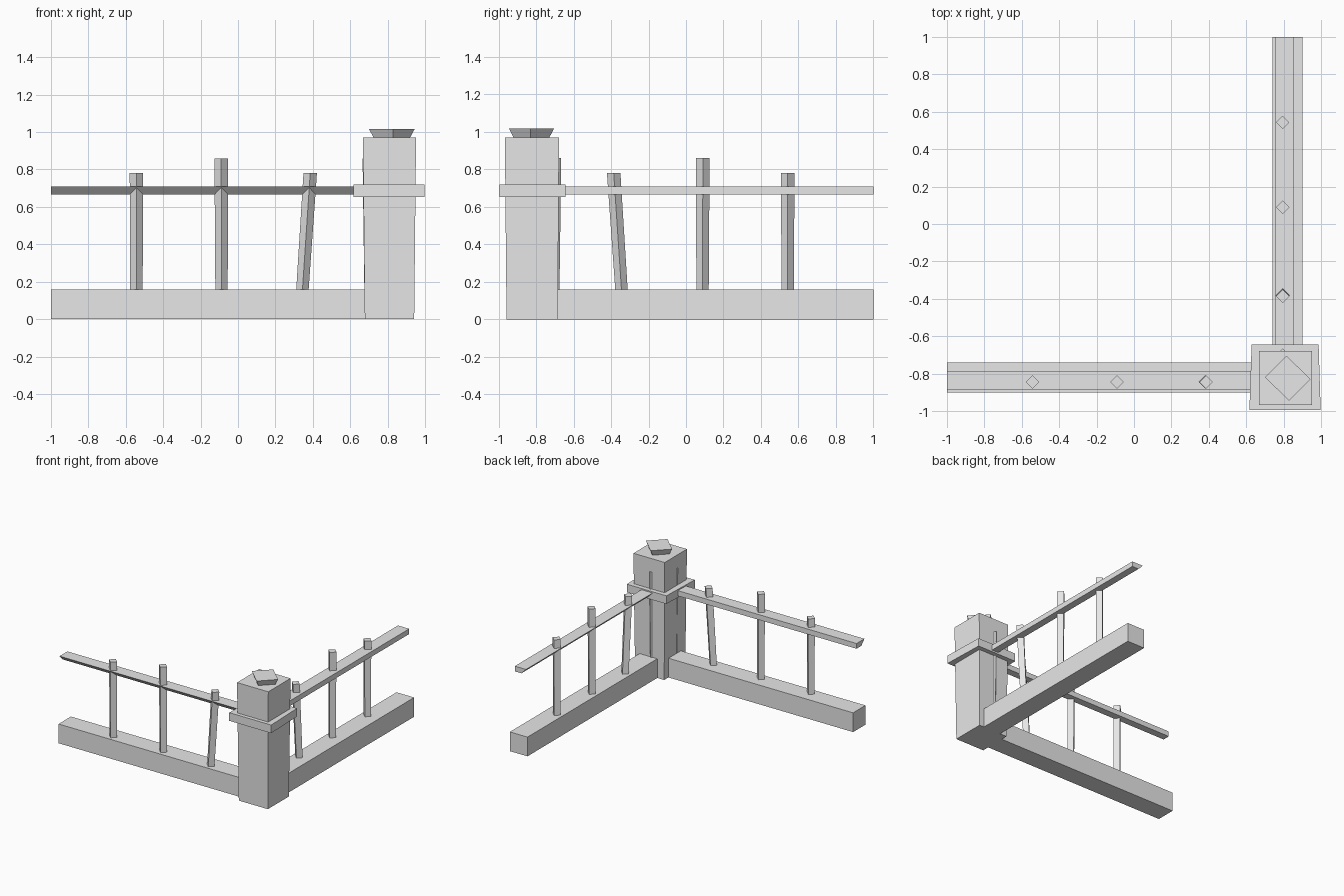
import bpy
import bmesh
from math import radians
from mathutils import Matrix, Vector

if "Cube" in bpy.data.objects:
    bpy.data.objects.remove(bpy.data.objects["Cube"], do_unlink=True)

grey = bpy.data.materials.new("plain_grey")
grey.use_nodes = True
grey.diffuse_color = (0.8, 0.8, 0.8, 1)
grey.node_tree.nodes["Principled BSDF"].inputs["Base Color"].default_value = grey.diffuse_color

# Turns the side run (towards -x) into the back run (towards +y)
TURN = Matrix.Translation((1.64, 0, 0)) @ Matrix.Rotation(radians(-90), 4, "Z")


def loft(name, start, end, matrix=Matrix()):
    """Join two matching rings of points into a closed solid."""
    bm = bmesh.new()
    a = [bm.verts.new(p) for p in start]
    b = [bm.verts.new(p) for p in end]
    bm.faces.new(a)
    bm.faces.new(b)
    for i in range(len(a)):
        j = (i + 1) % len(a)
        bm.faces.new((a[i], a[j], b[j], b[i]))
    bm.transform(matrix)
    bmesh.ops.recalc_face_normals(bm, faces=bm.faces)
    mesh = bpy.data.meshes.new(name)
    bm.to_mesh(mesh)
    bm.free()
    mesh.materials.append(grey)
    obj = bpy.data.objects.new(name, mesh)
    bpy.context.collection.objects.link(obj)
    return obj


def rect(x0, x1, y0, y1, z):
    return [(x0, y0, z), (x1, y0, z), (x1, y1, z), (x0, y1, z)]


def diamond(x, y, z, r):
    return [(x - r, y, z), (x, y - r, z), (x + r, y, z), (x, y + r, z)]


def along_x(profile, x0, x1):
    return [[(x, y, z) for y, z in profile] for x in (x0, x1)]


# Corner post, flaring slightly upwards
loft("corner_post", rect(0.678, 0.942, -0.958, -0.685, 0),
     rect(0.668, 0.952, -0.967, -0.678, 0.97))

# Collar around the post, a little wider at the front
collar = [(0.617, -0.995), (0.998, -0.995), (0.987, -0.643), (0.629, -0.643)]
loft("post_collar", [(x, y, 0.653) for x, y in collar],
     [(x, y, 0.72) for x, y in collar])

# Twisted cap block, narrower at its foot
cap = [Vector(p) for p in ((0.70, -0.82), (0.83, -0.945), (0.945, -0.83), (0.815, -0.705))]
middle = sum(cap, Vector((0, 0))) / 4
loft("post_cap", [(*middle.lerp(p, 0.77), 0.965) for p in cap],
     [(*p, 1.017) for p in cap])

# Two matching fence runs
beam = [(-0.9, 0), (-0.74, 0), (-0.74, 0.158), (-0.9, 0.158)]
rail = [(-0.845, 0.667), (-0.785, 0.667), (-0.785, 0.71), (-0.887, 0.71)]
stakes = [(-0.543, -0.543, 0.78), (-0.088, -0.09, 0.86),
          (0.342, 0.386, 0.78), (0.709, 0.702, 0.86)]
for side, matrix in (("side", Matrix()), ("back", TURN)):
    loft(side + "_base_beam", *along_x(beam, -1, 0.75), matrix)
    loft(side + "_top_rail", *along_x(rail, -1, 0.75), matrix)
    for n, (foot, head, top) in enumerate(stakes, 1):
        loft(f"{side}_stake_{n}", diamond(foot, -0.845, 0.12, 0.033),
             diamond(head, -0.845, top, 0.036), matrix)
